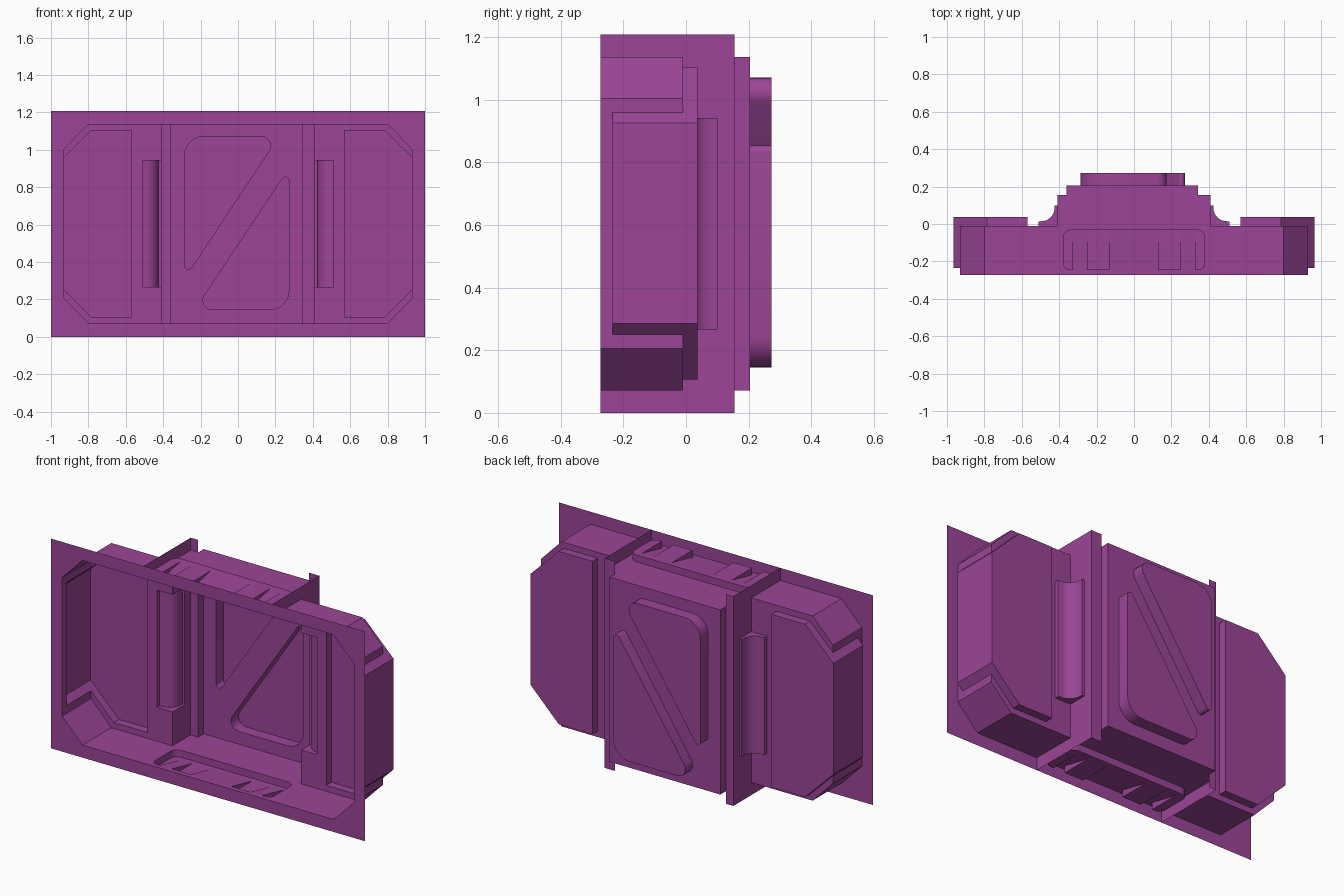
import bpy, bmesh, math
from mathutils import Vector

if "Cube" in bpy.data.objects:
    bpy.data.objects.remove(bpy.data.objects["Cube"])

H, MID, FRONT = 1.208, 0.604, -0.273
mat = bpy.data.materials.new("purple")
mat.diffuse_color = (0.33, 0.06, 0.31, 1)
mat.use_nodes = True
mat.node_tree.nodes["Principled BSDF"].inputs["Base Color"].default_value = mat.diffuse_color


def add(name, bm):
    me = bpy.data.meshes.new(name)
    bm.to_mesh(me)
    bm.free()
    ob = bpy.data.objects.new(name, me)
    bpy.context.collection.objects.link(ob)
    me.materials.append(mat)
    return ob


def prism(name, pts, axis, lo, hi):
    """Closed solid: 2D outline extruded along an axis."""
    to3d = {'X': lambda p, t: (t, p[0], p[1]),
            'Y': lambda p, t: (p[0], t, p[1]),
            'Z': lambda p, t: (p[0], p[1], t)}[axis]
    bm = bmesh.new()
    a = [bm.verts.new(to3d(p, lo)) for p in pts]
    b = [bm.verts.new(to3d(p, hi)) for p in pts]
    bm.faces.new(a)
    bm.faces.new(b)
    for i in range(len(pts)):
        j = (i + 1) % len(pts)
        bm.faces.new((a[i], a[j], b[j], b[i]))
    bmesh.ops.recalc_face_normals(bm, faces=bm.faces)
    return add(name, bm)


def sheet(name, polys):
    bm = bmesh.new()
    for poly in polys:
        bm.faces.new([bm.verts.new(p) for p in poly])
    bmesh.ops.remove_doubles(bm, verts=bm.verts, dist=1e-5)
    return add(name, bm)


def rect(x0, x1, z0, z1):
    return [(x0, z0), (x1, z0), (x1, z1), (x0, z1)]


def rounded(corners, n=6):
    """Polygon with arcs; corners are (x, y, radius)."""
    out = []
    for i, (x, y, r) in enumerate(corners):
        c = Vector((x, y))
        if r == 0:
            out.append((x, y))
            continue
        d1 = (Vector(corners[i - 1][:2]) - c).normalized()
        d2 = (Vector(corners[(i + 1) % len(corners)][:2]) - c).normalized()
        half = d1.angle(d2) / 2
        mid = c + (d1 + d2).normalized() * r / math.sin(half)
        s = c + d1 * r / math.tan(half) - mid
        e = c + d2 * r / math.tan(half) - mid
        w = s.angle(e)
        for k in range(n + 1):
            t = k / n
            p = mid + (s * math.sin((1 - t) * w) + e * math.sin(t * w)) / math.sin(w)
            out.append((p.x, p.y))
    return out


# octagonal basin, the main body
Z0, Z1 = 0.072, 1.136
octo = [(-0.8, Z0), (0.8, Z0), (0.93, 0.205), (0.93, 1.003),
        (0.8, Z1), (-0.8, Z1), (-0.93, 1.003), (-0.93, 0.205)]
shell = prism("panel_shell", octo, 'Y', FRONT, -0.01)
parts = []

# raised centre with stepped back
parts.append(prism("centre", rect(-0.41, 0.41, Z0, Z1), 'Y', -0.1, 0.155))
parts.append(prism("centre_back", rect(-0.362, 0.343, Z0, Z1), 'Y', -0.05, 0.205))

# two rounded triangular bosses, one turned half round
tri = rounded([(-0.285, 1.07, 0.1), (0.218, 1.07, 0.05), (-0.285, 0.315, 0.02)])
parts.append(prism("boss_upper", tri, 'Y', 0.1, 0.273))
parts.append(prism("boss_lower", [(-0.013 - x, 1.215 - z) for x, z in tri], 'Y', 0.1, 0.273))

for s in (-1, 1):
    # side bulges wrapping the basin ends
    side = [(0.57, 0.106), (0.785, 0.106), (0.965, 0.285),
            (0.965, 0.925), (0.785, 1.102), (0.57, 1.102)]
    parts.append(prism("side_bulge", [(s * x, z) for x, z in side], 'Y', -0.235, 0.037))
    # concave scoops beside the centre
    arc = [(0.495 - 0.07 * math.sin(a), 0.085 - 0.07 * math.cos(a))
           for a in [k * math.pi / 16 for k in range(9)]]
    prof = [(0.3, -0.06), (0.51, -0.06), (0.51, 0.013)] + arc + [(0.425, 0.1), (0.3, 0.1)]
    parts.append(prism("scoop", [(s * x, y) for x, y in prof], 'Z', 0.267, 0.942))

# vents in top and bottom walls: flat slots separated by ramps
DEEP = Z1 + 0.04
for flip in (False, True):
    fz = (lambda z: H - z) if flip else (lambda z: z)
    for s in (-1, 1):
        outer = rounded([(s * 0.325, -0.245, 0), (s * 0.38, -0.245, 0.035),
                         (s * 0.38, -0.03, 0.04), (s * 0.325, -0.03, 0)])
        parts.append(prism("vent_end", outer, 'Z', fz(1.08), fz(DEEP)))
        parts.append(prism("vent_slot", rect(*sorted((s * 0.13, s * 0.25)), -0.245, -0.03),
                           'Z', fz(1.08), fz(DEEP)))
    ramp = [(-0.245, 1.09), (-0.245, Z1), (-0.06, DEEP), (-0.03, DEEP), (-0.03, 1.09)]
    ramp = [(y, fz(z)) for y, z in ramp]
    for x0, x1 in ((-0.335, -0.24), (-0.14, 0.14), (0.24, 0.335)):
        parts.append(prism("vent_ramp", ramp, 'X', x0, x1))

# fuse everything into one skin
bpy.context.view_layer.objects.active = shell
for p in parts:
    m = shell.modifiers.new("fuse", 'BOOLEAN')
    m.operation, m.solver, m.object = 'UNION', 'EXACT', p
    bpy.ops.object.modifier_apply(modifier=m.name)
    bpy.data.objects.remove(p, do_unlink=True)

# open the front so the skin is a hollow basin
bm = bmesh.new()
bm.from_mesh(shell.data)
bm.normal_update()
front = [f for f in bm.faces if all(v.co.y < FRONT + 0.001 for v in f.verts)]
bmesh.ops.delete(bm, geom=front, context='FACES')
bm.to_mesh(shell.data)
bm.free()
shell.select_set(True)
bpy.ops.object.shade_smooth_by_angle(angle=math.radians(25))

# front plate around the opening
c = [(x, FRONT, z) for x, z in rect(-1, 1, 0, H)]
o = [(x, FRONT, z) for x, z in octo]
polys = []
for i in range(4):
    j = (i + 1) % 4
    polys.append((c[i], c[j], o[2 * i + 1], o[2 * i]))
    polys.append((c[j], o[(2 * i + 2) % 8], o[2 * i + 1]))
sheet("front_plate", polys)

# thin L-shaped fins above and below the body
for name, x, xi in (("left", -0.41, -0.362), ("right", 0.41, 0.343)):
    polys = []
    for a, b in ((0, Z0), (Z1, H)):
        polys.append([(x, FRONT, a), (x, 0.155, a), (x, 0.155, b), (x, FRONT, b)])
        polys.append([(x, 0.155, a), (xi, 0.155, a), (xi, 0.155, b), (x, 0.155, b)])
    sheet(name + "_fin", polys)
